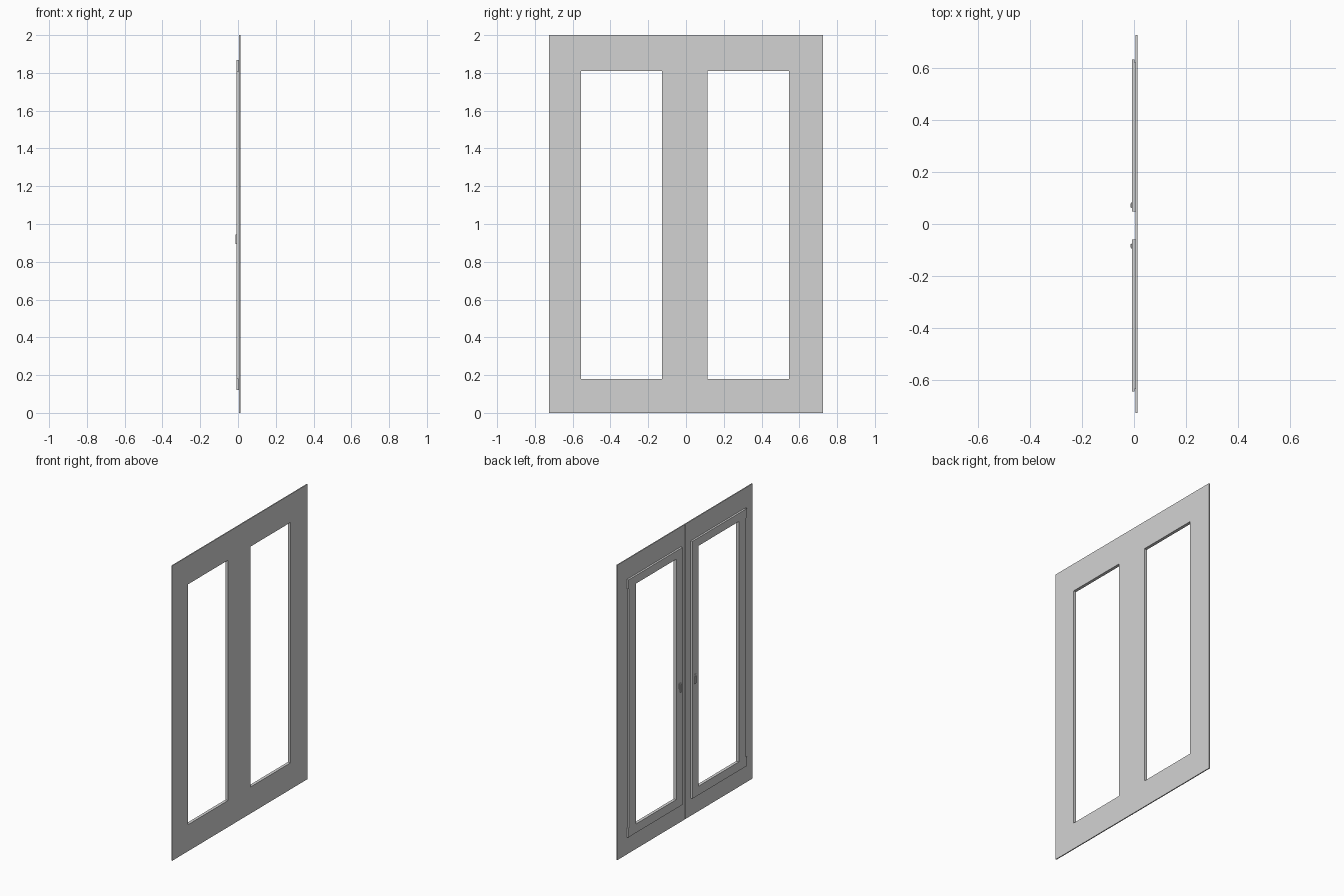
import bpy, bmesh

cube = bpy.data.objects.get("Cube")
if cube:
    bpy.data.objects.remove(cube, do_unlink=True)

MID = -0.006                      # y of the line between the two sashes
OPEN_IN, OPEN_OUT = 0.120, 0.550  # glass opening, distance from MID
OPEN_Z = (0.18, 1.81)

grey = bpy.data.materials.new("light_grey")
grey.use_nodes = True
colour = (0.65, 0.65, 0.65, 1)
grey.diffuse_color = colour
grey.node_tree.nodes["Principled BSDF"].inputs["Base Color"].default_value = colour


def panel(name, x0, x1, ys, zs, holes=()):
    """Slab between x0 and x1 on a y/z grid, leaving out the hole cells."""
    ys = sorted(ys)
    bm = bmesh.new()
    grid = [[bm.verts.new((x1, y, z)) for z in zs] for y in ys]
    for i in range(len(ys) - 1):
        for j in range(len(zs) - 1):
            if (i, j) not in holes:
                bm.faces.new((grid[i][j], grid[i + 1][j],
                              grid[i + 1][j + 1], grid[i][j + 1]))
    out = bmesh.ops.extrude_face_region(bm, geom=bm.faces[:], use_keep_orig=True)
    moved = [v for v in out["geom"] if isinstance(v, bmesh.types.BMVert)]
    bmesh.ops.translate(bm, verts=moved, vec=(x0 - x1, 0, 0))
    bmesh.ops.recalc_face_normals(bm, faces=bm.faces[:])
    me = bpy.data.meshes.new(name)
    bm.to_mesh(me)
    bm.free()
    me.materials.append(grey)
    ob = bpy.data.objects.new(name, me)
    bpy.context.collection.objects.link(ob)
    return ob


# Outer surround with two tall openings
panel("surround", 0.0065, 0.0135,
      [-0.7245, MID - OPEN_OUT, MID - OPEN_IN,
       MID + OPEN_IN, MID + OPEN_OUT, 0.7245],
      [0, *OPEN_Z, 2], holes={(1, 1), (3, 1)})

# Thin strip over the joint between the two halves
panel("centre_strip", 0.0055, 0.0065, [MID - 0.006, MID + 0.006], [0, 2])

# Mirrored sashes with hinges and handles
for side, s in (("front", -1), ("rear", 1)):
    def span(*offsets):
        return [MID + s * o for o in offsets]

    panel(side + "_sash", -0.007, 0.0065,
          span(0.054, OPEN_IN, OPEN_OUT, 0.626),
          [0.12, *OPEN_Z, 1.865], holes={(1, 1)})

    for level, z in (("lower", 0.12), ("upper", 1.805)):
        panel(f"{side}_{level}_hinge", -0.008, 0.002,
              span(0.626, 0.636), [z, z + 0.063])

    panel(side + "_handle_plate", -0.009, -0.007,
          span(0.068, 0.090), [0.92, 0.955])
    panel(side + "_handle_grip", -0.0135, -0.009,
          span(0.070, 0.085), [0.893, 0.945])
